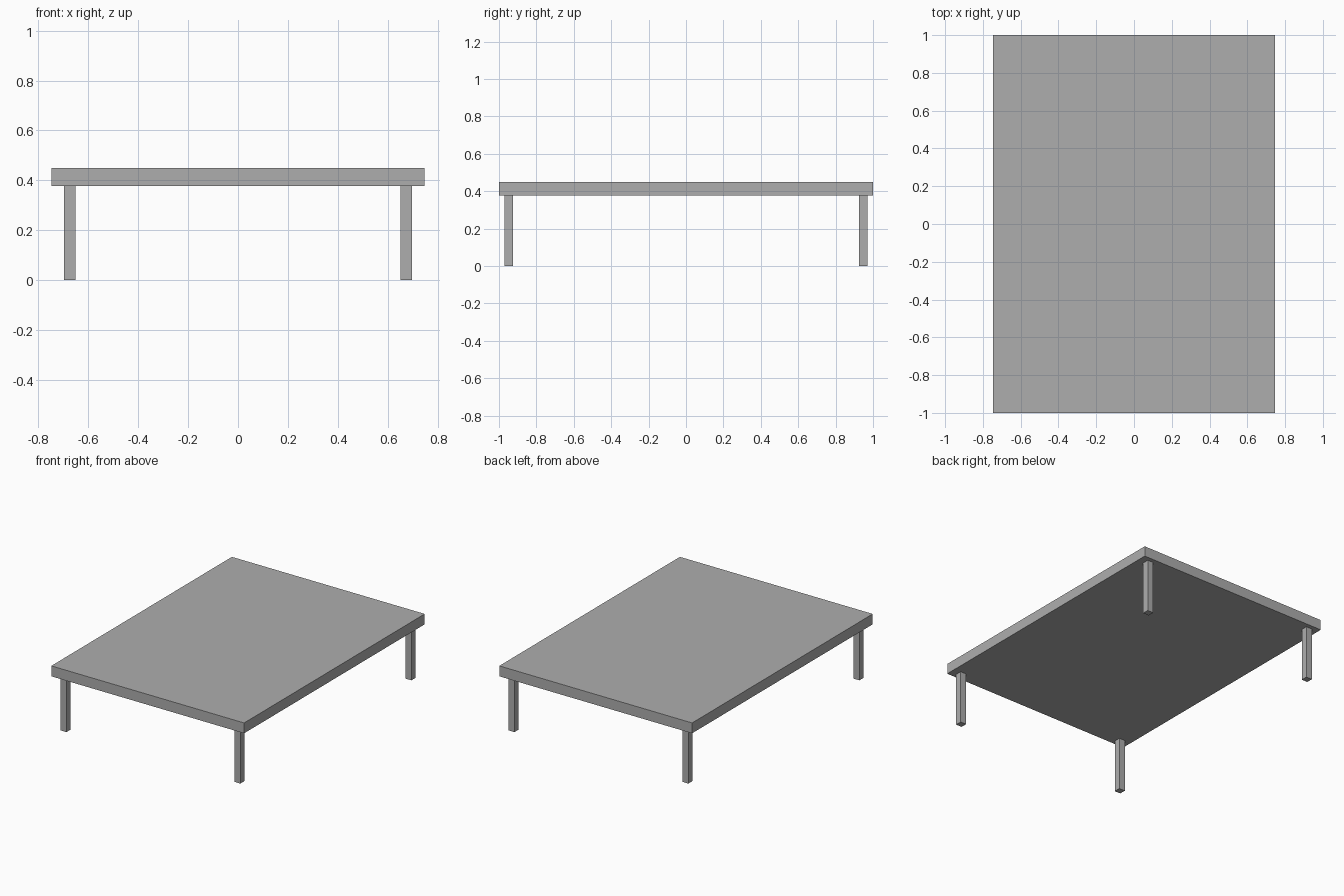
import bpy

if "Cube" in bpy.data.objects:
    bpy.data.objects.remove(bpy.data.objects["Cube"])

# Single grey finish
grey = bpy.data.materials.new("plain grey")
grey.diffuse_color = (0.42, 0.42, 0.42, 1.0)
grey.use_nodes = True
grey.node_tree.nodes["Principled BSDF"].inputs["Base Color"].default_value = grey.diffuse_color


def box(name, centre, size):
    """Add an axis-aligned box with real dimensions."""
    bpy.ops.mesh.primitive_cube_add(size=1, location=centre)
    obj = bpy.context.object
    obj.name = name
    obj.scale = size
    bpy.ops.object.transform_apply(location=False, rotation=False, scale=True)
    obj.data.materials.append(grey)
    return obj


TOP_Z, UNDER_Z = 0.45, 0.377
LEG = 0.046

# Table top slab
box("table_top", (0, 0, (TOP_Z + UNDER_Z) / 2), (1.495, 2.0, TOP_Z - UNDER_Z))

# Four square legs, inset from the corners
for side, sx in (("left", -1), ("right", 1)):
    for end, sy in (("front", -1), ("back", 1)):
        box(f"{end}_{side}_leg", (sx * 0.674, sy * 0.947, UNDER_Z / 2),
            (LEG, LEG, UNDER_Z))
